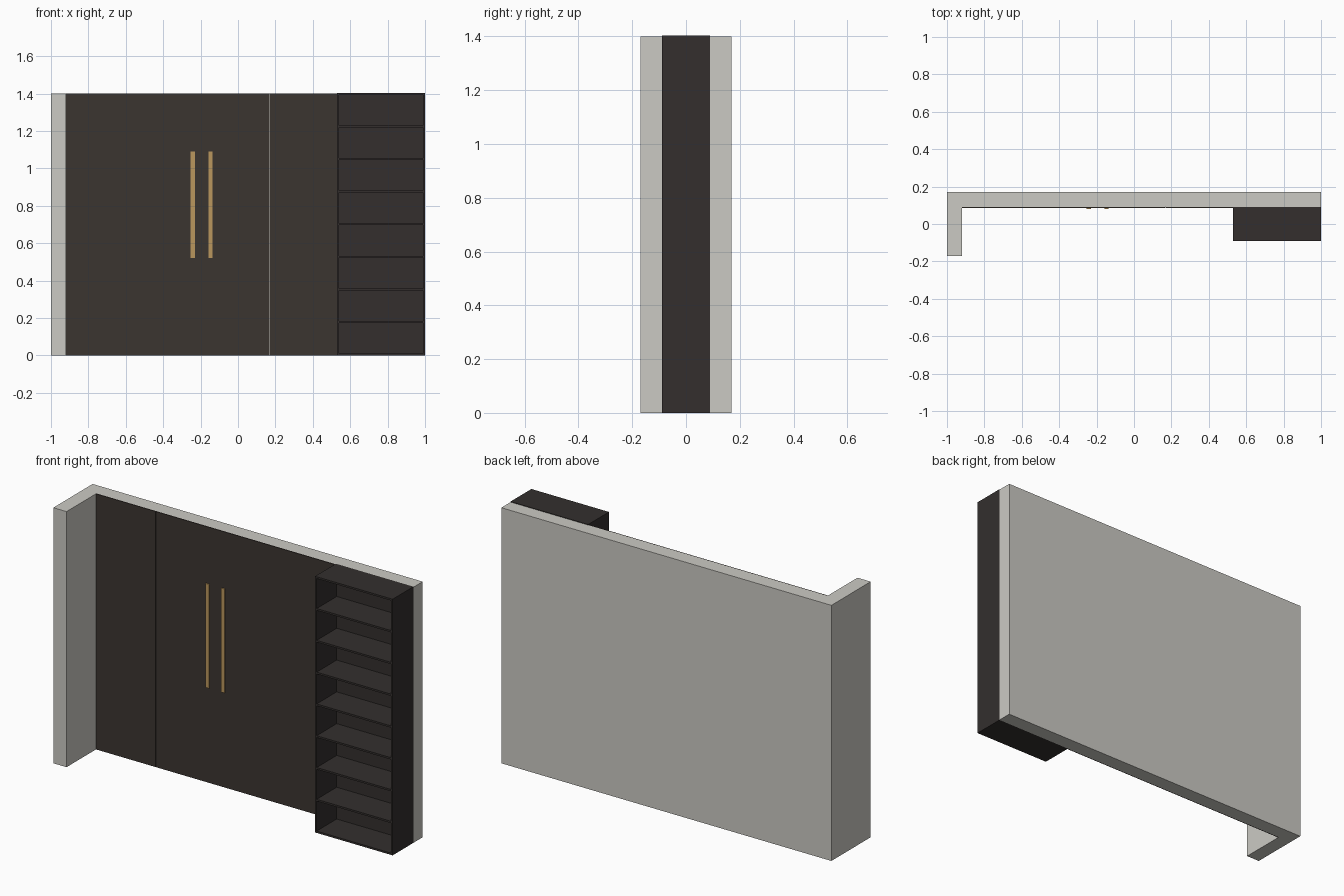
import bpy
import bmesh

if "Cube" in bpy.data.objects:
    bpy.data.objects.remove(bpy.data.objects["Cube"])


def material(name, color):
    m = bpy.data.materials.new(name)
    m.diffuse_color = (*color, 1)
    m.use_nodes = True
    m.node_tree.nodes["Principled BSDF"].inputs["Base Color"].default_value = m.diffuse_color
    return m


plaster = material("plaster", (0.60, 0.59, 0.55))
door_brown = material("door_brown", (0.044, 0.035, 0.030))
shelf_dark = material("shelf_dark", (0.033, 0.028, 0.027))
brass = material("brass", (0.50, 0.31, 0.11))


def finish(name, bm, mat):
    bmesh.ops.recalc_face_normals(bm, faces=bm.faces)
    me = bpy.data.meshes.new(name)
    bm.to_mesh(me)
    bm.free()
    me.materials.append(mat)
    ob = bpy.data.objects.new(name, me)
    bpy.context.collection.objects.link(ob)
    return ob


def box(name, x, y, z, mat):
    bm = bmesh.new()
    bmesh.ops.create_cube(bm, size=1)
    for v in bm.verts:
        v.co = [r[0] if c < 0 else r[1] for c, r in zip(v.co, (x, y, z))]
    return finish(name, bm, mat)


# L-shaped wall: plan outline raised to full height
H = 1.40
plan = [(-1, -0.17), (-0.92, -0.17), (-0.92, 0.09), (1, 0.09), (1, 0.17), (-1, 0.17)]
bm = bmesh.new()
base = bm.faces.new([bm.verts.new((x, y, 0)) for x, y in plan])
top = bmesh.ops.extrude_face_region(bm, geom=[base], use_keep_orig=True)["geom"]
bmesh.ops.translate(bm, vec=(0, 0, H), verts=[g for g in top if isinstance(g, bmesh.types.BMVert)])
finish("wall", bm, plaster)

# Four flat wardrobe doors with hairline seams
X0, X1 = -0.92, 0.53
w = (X1 - X0) / 4
for i in range(4):
    left = X0 + i * w
    box(f"door_{i + 1}", (left, left + w - 0.0008), (0.085, 0.09), (0, H), door_brown)

# Pair of long bar handles either side of the middle seam
for side, s in (("left", -1), ("right", 1)):
    cx = (X0 + X1) / 2 + s * 0.047
    box(f"handle_{side}", (cx - 0.011, cx + 0.011), (0.079, 0.085), (0.52, 1.09), brass)

# Open bookcase: sides, back and nine evenly spaced boards
T, TOP = 0.01, 1.403
box("bookcase_side_left", (X1, X1 + T), (-0.09, 0.09), (0, TOP), shelf_dark)
box("bookcase_side_right", (1 - T, 1), (-0.09, 0.09), (0, TOP), shelf_dark)
box("bookcase_back", (X1 + T, 1 - T), (0.083, 0.09), (0, TOP), shelf_dark)
for i in range(9):
    z = i * (TOP - T) / 8
    box(f"shelf_{i + 1}", (X1 + T, 1 - T), (-0.09, 0.083), (z, z + T), shelf_dark)
